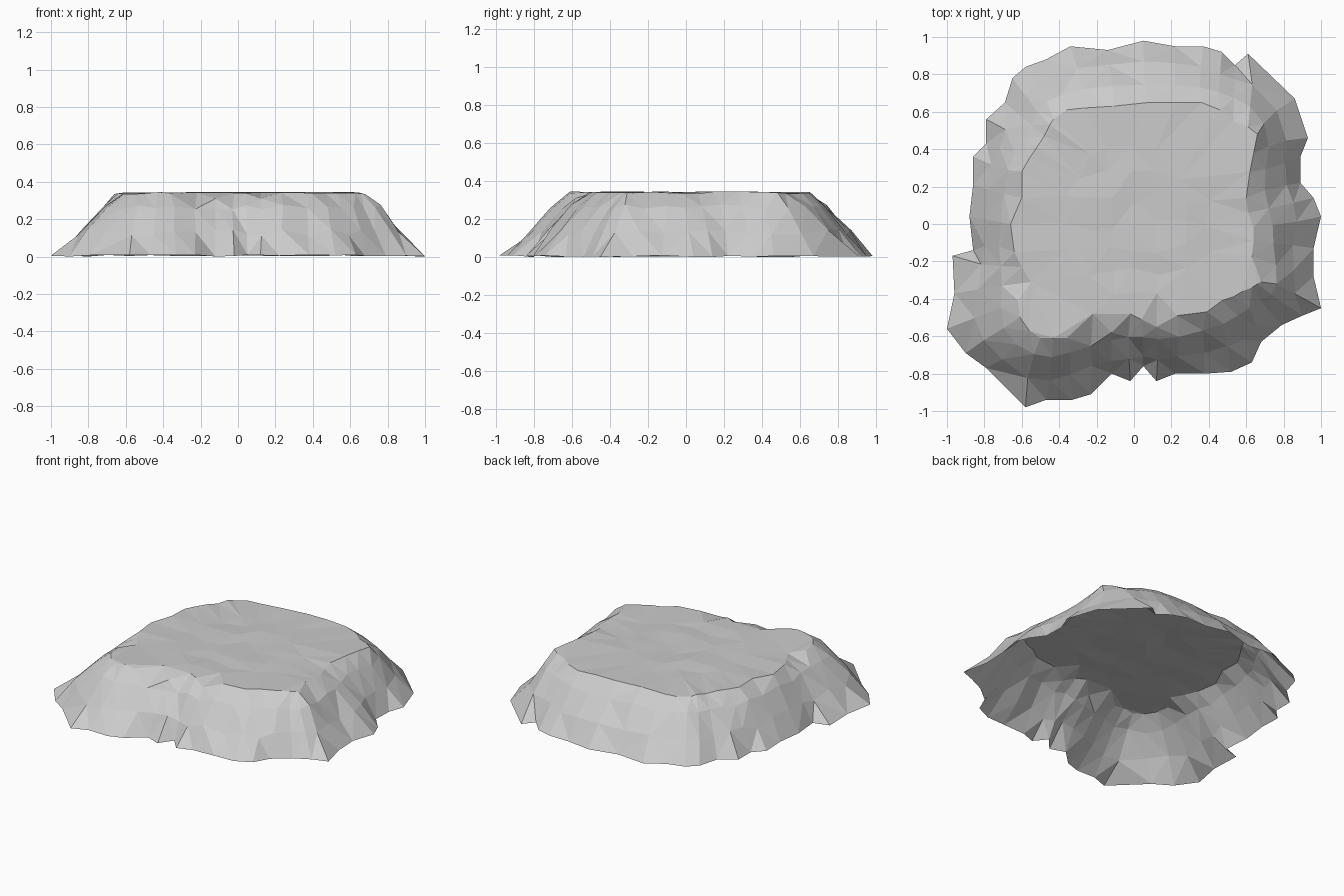
import bpy
import bmesh
import random
from math import hypot
from mathutils import Vector
from mathutils.geometry import delaunay_2d_cdt

random.seed(4)
cube = bpy.data.objects.get("Cube")
if cube:
    bpy.data.objects.remove(cube, do_unlink=True)

# Stone colour
stone = bpy.data.materials.new("grey stone")
stone.use_nodes = True
colour = (0.6, 0.6, 0.6, 1)
stone.diffuse_color = colour
stone.node_tree.nodes["Principled BSDF"].inputs["Base Color"].default_value = colour

# Foot outline and plateau rim, matched point for point, in hundredths
foot = [
    (100, 4), (96, 14), (89, 22), (89, 36), (93, 46), (86, 67), (61, 91), (54, 85),
    (47, 92), (37, 95), (22, 95), (5, 98), (-14, 93), (-34, 95), (-47, 88), (-58, 84),
    (-65, 78), (-69, 65), (-79, 56), (-79, 43), (-86, 36), (-86, 21), (-88, 4), (-86, -14),
    (-97, -17), (-96, -37), (-100, -56), (-90, -69), (-79, -77), (-58, -98), (-47, -94), (-33, -94),
    (-23, -91), (-12, -80), (-2, -84), (5, -76), (12, -84), (22, -80), (38, -80), (52, -79),
    (63, -74), (68, -63), (79, -54), (90, -49), (100, -45), (96, -28), (96, -13)]
rim = [
    (64, -2), (61, 6), (60, 14), (62, 28), (64, 38), (66, 48), (61, 52), (53, 55),
    (46, 61), (36, 65), (22, 65), (8, 65), (-11, 63), (-27, 62), (-36, 61), (-43, 56),
    (-45, 53), (-48, 47), (-52, 41), (-56, 35), (-60, 28), (-60, 14), (-66, 0), (-64, -15),
    (-60, -23), (-55, -31), (-62, -41), (-61, -50), (-56, -57), (-50, -61), (-43, -61), (-36, -61),
    (-22, -48), (-12, -58), (-2, -48), (4, -51), (12, -55), (23, -49), (39, -47), (47, -41),
    (53, -39), (58, -36), (63, -34), (66, -32), (68, -31), (63, -17), (64, -9)]
foot = [Vector(p) / 100 for p in foot]
rim = [Vector(p) / 100 for p in rim]
count = len(rim)
bm = bmesh.new()


def jitter(amount):
    return random.uniform(-amount, amount)


def make_ring(blend, height, rough, lift, soften):
    """One loop between the foot and the rim, softened towards its neighbours."""
    loop = [low.lerp(high, blend + jitter(rough)) for low, high in zip(foot, rim)]
    ring = []
    for i, point in enumerate(loop):
        middle = (loop[i - 1] + loop[(i + 1) % count]) / 2
        point = point.lerp(middle, soften)
        ring.append(bm.verts.new((point.x, point.y, height + jitter(lift))))
    return ring


# Sloping rocky sides
rings = [
    make_ring(0, 0.005, 0, 0.005, 0),
    make_ring(0.34, 0.13, 0.05, 0.018, 0.4),
    make_ring(0.68, 0.264, 0.05, 0.015, 0.55),
    make_ring(1, 0.338, 0, 0.006, 0),
]
# Two gullies that dip the front rim
for vert, point in zip(rings[-1], rim):
    if point.y < -0.54 and abs(point.x) < 0.2:
        vert.co.z = 0.31

for lower, upper in zip(rings, rings[1:]):
    for i in range(count):
        j = (i + 1) % count
        bm.faces.new((lower[i], lower[j], upper[j], upper[i]))

# Gently uneven plateau, triangulated from scattered points inside the rim
scatter = []
step = 0.13
for row in range(-4, 5):
    for column in range(-4, 5):
        point = Vector((column * step + jitter(0.03), row * step + jitter(0.03)))
        if hypot(point.x, point.y - 0.03) < 0.45:
            scatter.append(point)
edges = [(i, (i + 1) % count) for i in range(count)]
points, _, triangles, sources, _, _ = delaunay_2d_cdt(rim + scatter, edges, [], 1, 1e-5)
plateau = []
for point, source in zip(points, sources):
    if source and source[0] < count:
        plateau.append(rings[-1][source[0]])
    else:
        plateau.append(bm.verts.new((point.x, point.y, 0.341 + jitter(0.005))))
for triangle in triangles:
    bm.faces.new([plateau[i] for i in triangle])

# Faceted finish
bmesh.ops.triangulate(bm, faces=bm.faces[:], quad_method="SHORT_EDGE")
mesh = bpy.data.meshes.new("rock_plateau")
bm.to_mesh(mesh)
bm.free()
mesh.materials.append(stone)
rock = bpy.data.objects.new("rock_plateau", mesh)
bpy.context.collection.objects.link(rock)
